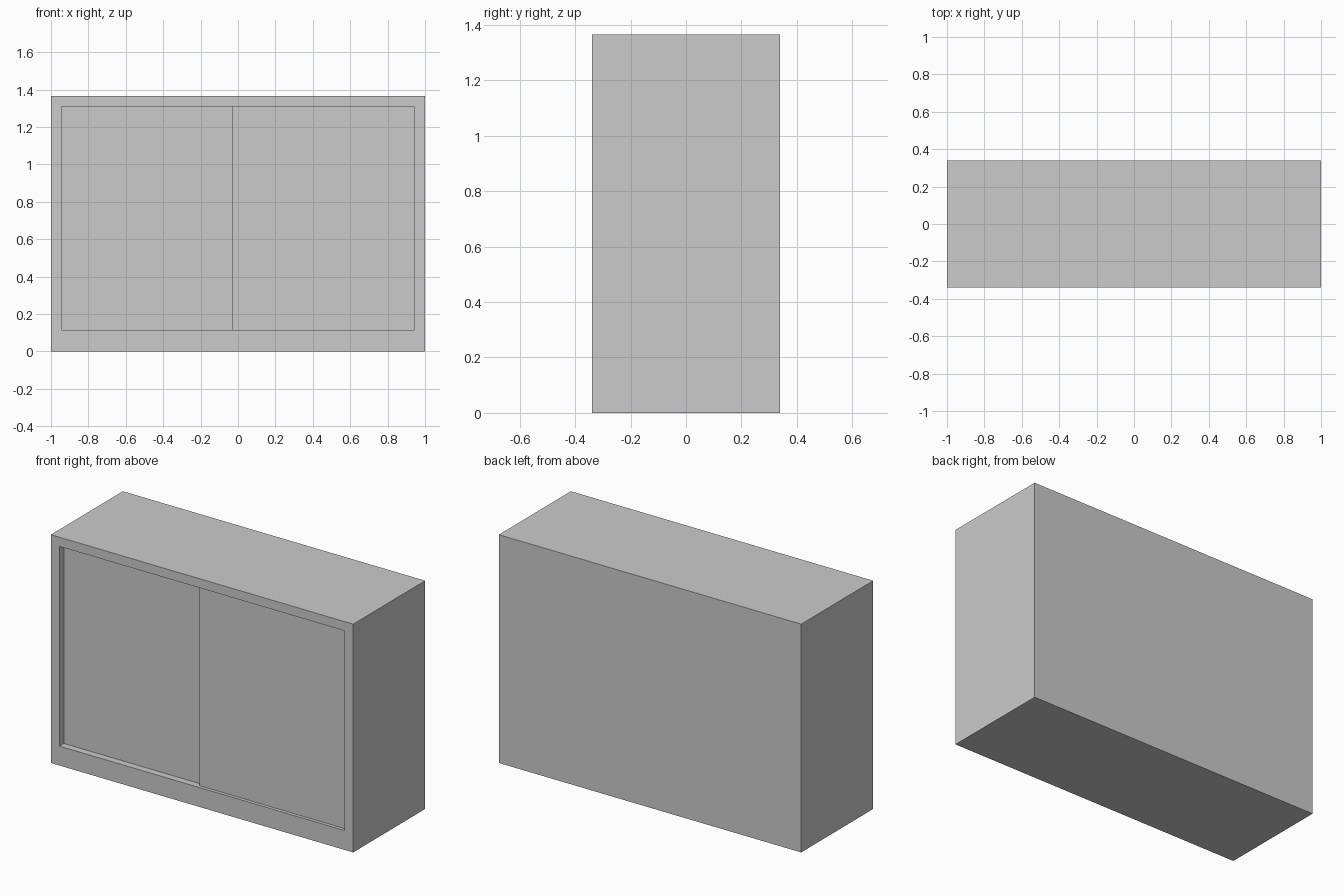
import bpy, bmesh
from mathutils import Vector

if "Cube" in bpy.data.objects:
    bpy.data.objects.remove(bpy.data.objects["Cube"])

W, D, H = 2.0, 0.68, 1.365            # overall size
X0, X1, Z0, Z1 = -0.943, 0.941, 0.116, 1.31   # front opening
FRONT, BACK = -D / 2, D / 2


def box_bmesh(lo, hi):
    bm = bmesh.new()
    bmesh.ops.create_cube(bm, size=1)
    lo, hi = Vector(lo), Vector(hi)
    for v in bm.verts:
        v.co = Vector(lo[i] + (v.co[i] + 0.5) * (hi[i] - lo[i]) for i in range(3))
    return bm


def finish(bm, name):
    bmesh.ops.recalc_face_normals(bm, faces=bm.faces)
    mesh = bpy.data.meshes.new(name)
    bm.to_mesh(mesh)
    bm.free()
    obj = bpy.data.objects.new(name, mesh)
    bpy.context.collection.objects.link(obj)
    return obj


# Carcass: one box with a cavity pushed in from the front
bm = box_bmesh((-W / 2, FRONT, 0), (W / 2, BACK, H))
front = min(bm.faces, key=lambda f: f.calc_center_median().y)
bmesh.ops.inset_individual(bm, faces=[front], thickness=0.05)
for v in front.verts:
    v.co.x = X0 if v.co.x < 0 else X1
    v.co.z = Z0 if v.co.z < H / 2 else Z1
cavity = bmesh.ops.extrude_discrete_faces(bm, faces=[front])["faces"][0]
for v in cavity.verts:
    v.co.y = BACK - 0.03
finish(bm, "cabinet_carcass")

# Two sliding doors on staggered tracks: the right one runs in front
for name, xa, xb, recess in (("left_sliding_door", X0, 0.03, 0.042),
                             ("right_sliding_door", -0.032, X1, 0.02)):
    y = FRONT + recess
    finish(box_bmesh((xa, y, Z0), (xb, y + 0.02, Z1)), name)
